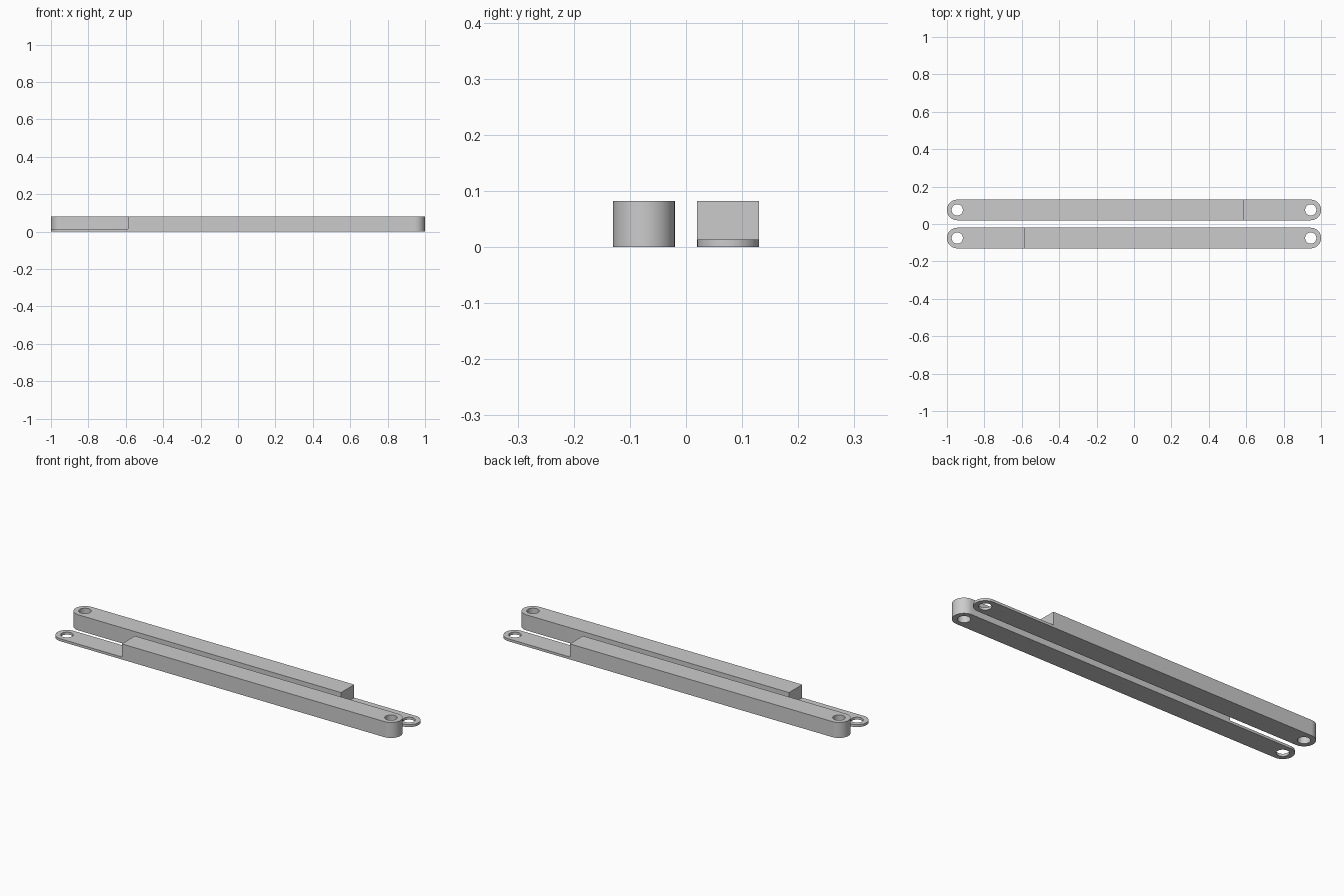
import bpy, bmesh
from math import pi, sin, cos

cube = bpy.data.objects.get("Cube")
if cube:
    bpy.data.objects.remove(cube, do_unlink=True)

HEIGHT, TAB, RADIUS, HOLE = 0.082, 0.013, 0.055, 0.03
PIVOT = 1 - RADIUS      # x of the pin holes
STEP = -0.587           # where the thin tab meets the full height

grey = bpy.data.materials.new("grey metal")
grey.use_nodes = True
grey.diffuse_color = (0.6, 0.6, 0.6, 1)
grey.node_tree.nodes["Principled BSDF"].inputs["Base Color"].default_value = grey.diffuse_color


def arc(cx, r, start, sweep, n):
    return [(cx + r * cos(start + sweep * i / n), r * sin(start + sweep * i / n)) for i in range(n + 1)]


def prism(name, outline, z0, z1):
    bm = bmesh.new()
    face = bm.faces.new([bm.verts.new((x, y, z0)) for x, y in outline])
    top = bmesh.ops.extrude_face_region(bm, geom=[face], use_keep_orig=True)
    bmesh.ops.translate(bm, vec=(0, 0, z1 - z0), verts=[v for v in top["geom"] if isinstance(v, bmesh.types.BMVert)])
    bmesh.ops.recalc_face_normals(bm, faces=bm.faces)
    mesh = bpy.data.meshes.new(name)
    bm.to_mesh(mesh)
    bm.free()
    obj = bpy.data.objects.new(name, mesh)
    bpy.context.collection.objects.link(obj)
    return obj


def link_bar(name, y, turn):
    # Round-ended bar
    bar = prism(name, arc(PIVOT, RADIUS, -pi / 2, pi, 32) + arc(-PIVOT, RADIUS, pi / 2, pi, 32), 0, HEIGHT)
    bar.data.materials.append(grey)
    # Pin holes at both ends, and the step that leaves a thin tab
    cutters = [prism("hole_cutter", arc(x, HOLE, 0, 2 * pi, 48)[:-1], -0.1, 0.2) for x in (-PIVOT, PIVOT)]
    cutters.append(prism("step_cutter", [(-1.1, -0.1), (STEP, -0.1), (STEP, 0.1), (-1.1, 0.1)], TAB, 0.2))
    bpy.ops.object.select_all(action="DESELECT")
    bpy.context.view_layer.objects.active = bar
    bar.select_set(True)
    for cutter in cutters:
        cutter.hide_render = True
        mod = bar.modifiers.new("cut", "BOOLEAN")
        mod.operation, mod.solver, mod.object = "DIFFERENCE", "EXACT", cutter
        bpy.ops.object.modifier_apply(modifier=mod.name)
        bpy.data.objects.remove(cutter, do_unlink=True)
    bpy.ops.object.shade_smooth_by_angle(angle=pi / 6)
    bar.location.y = y
    bar.rotation_euler.z = turn


link_bar("front_link_bar", -0.075, 0)
link_bar("rear_link_bar", 0.075, pi)
